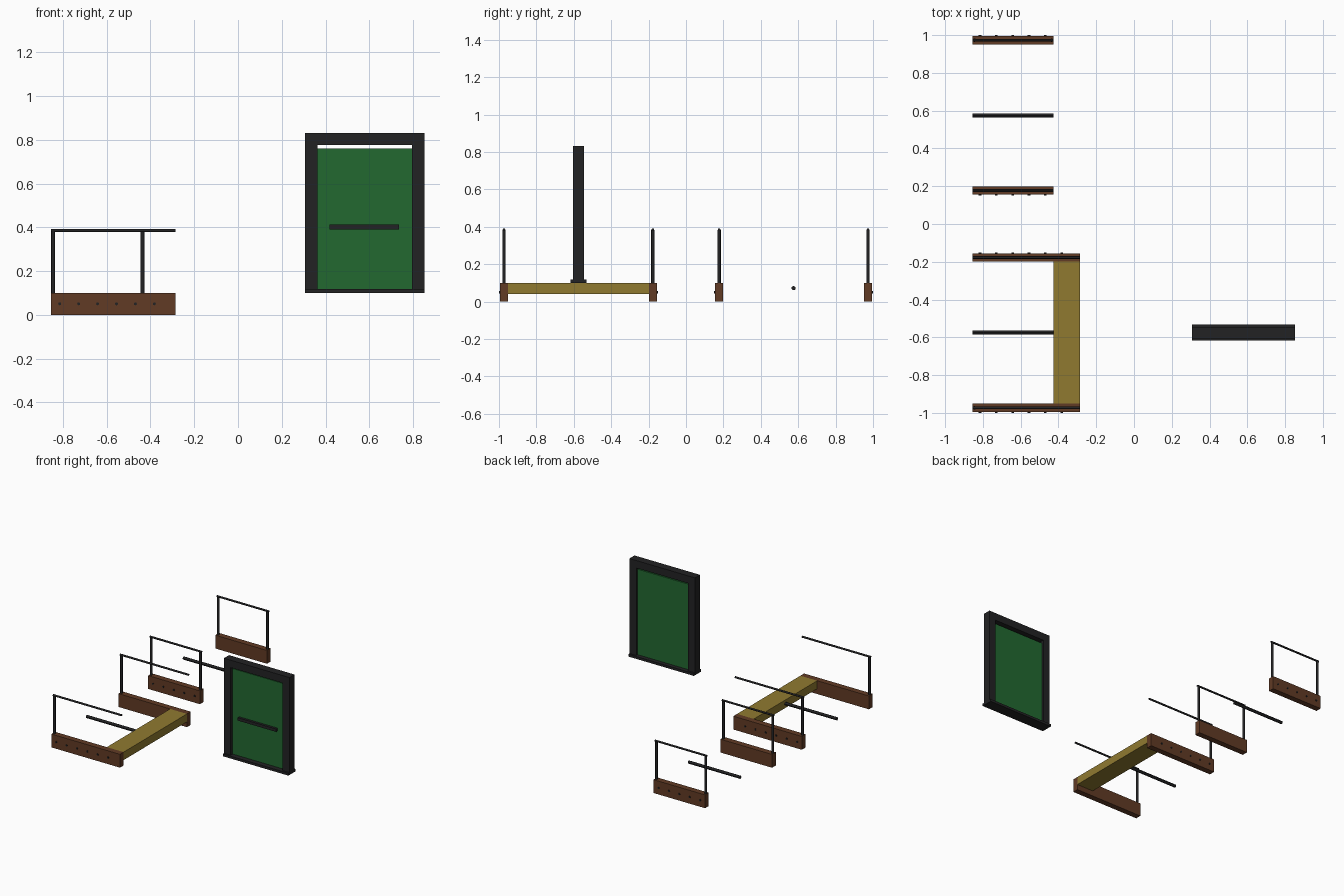
import bpy
from math import pi

if "Cube" in bpy.data.objects:
    bpy.data.objects.remove(bpy.data.objects["Cube"])


def material(name, rgb):
    m = bpy.data.materials.new(name)
    m.diffuse_color = (*rgb, 1)
    m.use_nodes = True
    m.node_tree.nodes["Principled BSDF"].inputs["Base Color"].default_value = m.diffuse_color
    return m


WOOD = material("brown wood", (0.12, 0.043, 0.018))
METAL = material("dark metal", (0.016, 0.016, 0.017))
YELLOW = material("mustard", (0.28, 0.195, 0.03))
GREEN = material("green", (0.016, 0.14, 0.03))


def box(name, x, y, z, mat):
    """Box from (min, max) pairs."""
    bpy.ops.mesh.primitive_cube_add(
        size=1, location=[(a + b) / 2 for a, b in (x, y, z)])
    o = bpy.context.object
    o.scale = [b - a for a, b in (x, y, z)]
    bpy.ops.object.transform_apply(location=False, rotation=False, scale=True)
    o.name = name
    o.data.materials.append(mat)
    return o


def rod(name, centre, radius, length, axis, mat, sides=12):
    rot = {"x": (0, pi / 2, 0), "y": (pi / 2, 0, 0), "z": (0, 0, 0)}[axis]
    bpy.ops.mesh.primitive_cylinder_add(
        vertices=sides, radius=radius, depth=length, location=centre, rotation=rot)
    o = bpy.context.object
    o.name = name
    o.data.materials.append(mat)
    bpy.ops.object.shade_smooth_by_angle()
    return o


X0 = -0.855

# Side rails: (centre y, outward direction, right end, stud count, post positions)
sides = [
    (-0.973, -1, -0.285, 6, (-0.845,)),
    (-0.177, 1, -0.285, 6, (-0.845,)),
    (0.177, -1, -0.425, 5, (-0.845, -0.436)),
    (0.973, 1, -0.425, 5, (-0.845, -0.436)),
]
for y, d, x1, studs, posts in sides:
    box("side_board", (X0, x1), (y - 0.022, y + 0.022), (0, 0.1), WOOD)
    # handrail on posts
    for px in posts:
        rod("handrail_post", (px, y, 0.24), 0.009, 0.285, "z", METAL)
    rod("handrail", ((X0 + x1) / 2, y, 0.385), 0.007, x1 - X0, "x", METAL)
    # bolt heads on the outer face
    for i in range(studs):
        rod("bolt", (-0.815 + 0.0865 * i, y + d * 0.0225, 0.05),
            0.007, 0.009, "y", METAL, 8)

# Cross rods in the middle of both bays
for y in (-0.575, 0.575):
    rod("cross_rod", (-0.64, y, 0.072), 0.011, 0.43, "x", METAL)

# Yellow end beam of the front bay
box("end_beam", (-0.425, -0.285), (-0.951, -0.199), (0.04, 0.1), YELLOW)

# Gate: frame, sill, panel and bar
FY = (-0.605, -0.545)
box("gate_jamb_left", (0.307, 0.363), FY, (0.1, 0.832), METAL)
box("gate_jamb_right", (0.795, 0.852), FY, (0.1, 0.832), METAL)
box("gate_header", (0.363, 0.795), FY, (0.776, 0.832), METAL)
box("gate_sill", (0.307, 0.852), (-0.618, -0.532), (0.1, 0.118), METAL)
box("gate_panel", (0.363, 0.795), (-0.582, -0.562), (0.118, 0.76), GREEN)
box("gate_bar", (0.418, 0.737), (-0.6, -0.58), (0.391, 0.413), METAL)
